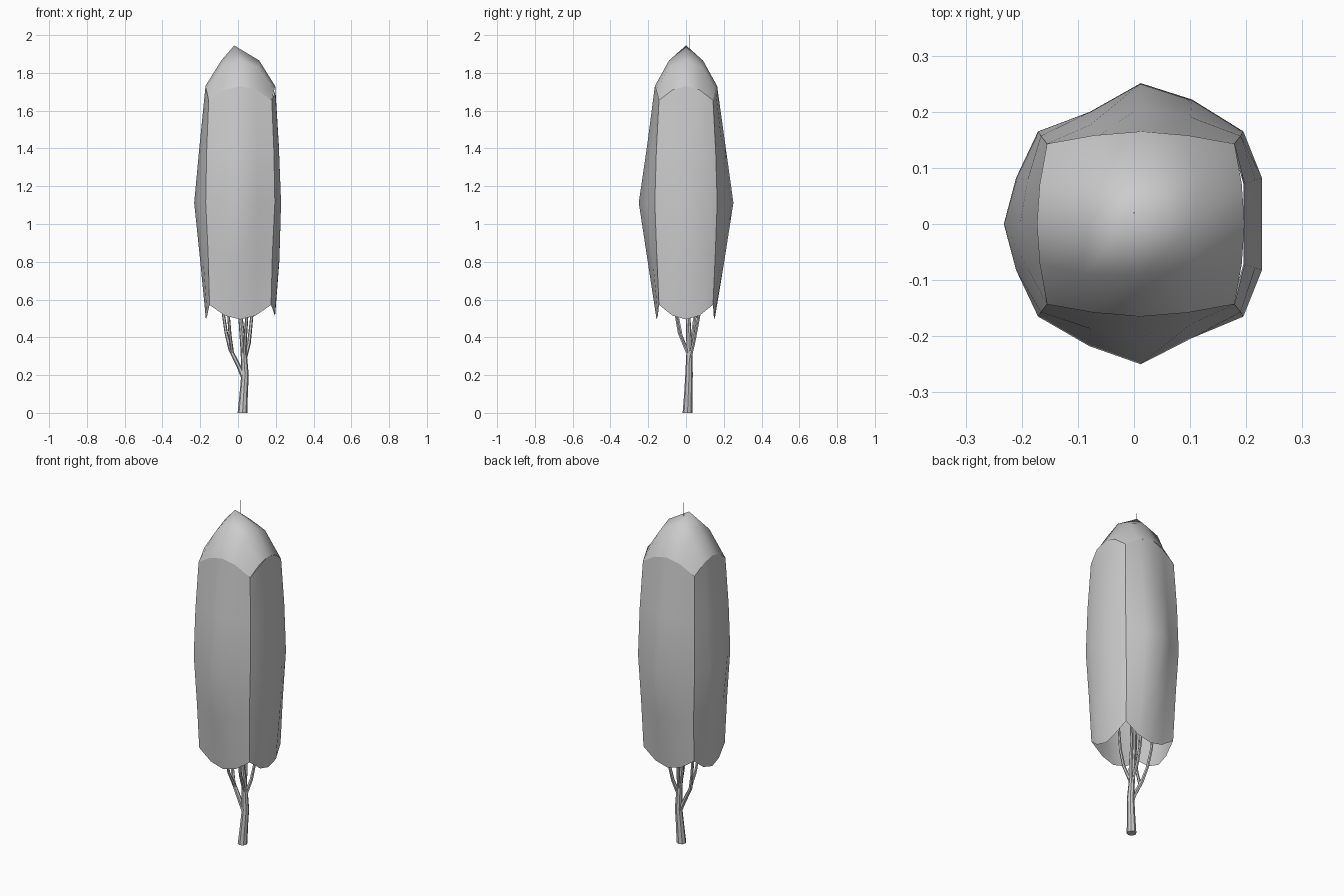
import bpy, bmesh, math
from mathutils import Vector

if "Cube" in bpy.data.objects:
    bpy.data.objects.remove(bpy.data.objects["Cube"])

grey = bpy.data.materials.new("plain_grey")
grey.diffuse_color = (0.6, 0.6, 0.6, 1)
grey.use_nodes = True
grey.node_tree.nodes["Principled BSDF"].inputs["Base Color"].default_value = grey.diffuse_color
CX = 0.012  # crown axis


def finish(name, bm):
    me = bpy.data.meshes.new(name)
    bm.to_mesh(me)
    bm.free()
    me.materials.append(grey)
    for p in me.polygons:
        p.use_smooth = True
    ob = bpy.data.objects.new(name, me)
    bpy.context.collection.objects.link(ob)
    return ob


def sheet(name, point, n=5):
    """Smooth n x n grid; point(row, column) gives each position."""
    bm = bmesh.new()
    g = [[bm.verts.new(point(r, c)) for c in range(n)] for r in range(n)]
    for r in range(n - 1):
        for c in range(n - 1):
            bm.faces.new((g[r][c], g[r][c + 1], g[r + 1][c + 1], g[r + 1][c]))
    return finish(name, bm)


# Crown corners: half width and half depth, bottom to top
HX = (0.163, 0.170, 0.183, 0.178, 0.167)
HY = (0.143, 0.155, 0.165, 0.157, 0.143)
BOTTOM = (0.572, 0.515, 0.495, 0.515, 0.572)
TOP = (1.655, 1.710, 1.730, 1.710, 1.655)


def side_panel(name, angle, across, out, bulge, fl, fr):
    """across: half widths, out: corner distances, bulge: middle distances."""
    c, s = math.cos(angle), math.sin(angle)
    frac = (0, fl, 1, fr, 0)

    def point(r, k):
        u = (k - 2) / 2 * across[r]
        d = out[r] + (bulge[r] - out[r]) * frac[k]
        z = BOTTOM[k] + (TOP[k] - BOTTOM[k]) * r / 4
        return (CX + u * c + d * s, u * s - d * c, z)

    return sheet(name, point)


# Four curved crown sides
Q = math.pi / 2
side_panel("crown_front", 0, HX, HY, (0.156, 0.203, 0.250, 0.205, 0.165), 0.62, 0.45)
side_panel("crown_right", Q, HY, HX, (0.183, 0.207, 0.216, 0.204, 0.185), 1.0, 1.0)
side_panel("crown_back", 2 * Q, HX, HY, (0.152, 0.203, 0.251, 0.208, 0.165), 0.66, 0.4)
side_panel("crown_left", 3 * Q, HY, HX, (0.182, 0.212, 0.244, 0.215, 0.184), 0.64, 0.64)


# Domed crown cap with a pointed middle
def cap_point(r, k):
    u, v = (k - 2) / 2, (r - 2) / 2
    ring = max(abs(u), abs(v))
    low = min(abs(u), abs(v))
    if ring == 0:
        return (-0.02, 0, 1.945)
    if ring == 0.5:
        return (CX + u * 0.2, v * 0.18, 1.866 - 0.08 * low)
    x = u * (0.185 if abs(u) == 1 and v == 0 else 0.18 if abs(u) == 1 and abs(v) < 1 else 0.167)
    y = v * (0.165 if abs(v) == 1 and u == 0 else 0.158 if abs(v) == 1 and abs(u) < 1 else 0.143)
    return (CX + x, y, {0: 1.73, 0.5: 1.71, 1: 1.655}[low])


sheet("crown_cap", cap_point)


def limb(name, path, sides=8):
    """Tapered tube through (x, y, z, radius) points."""
    bm = bmesh.new()
    rings = []
    for x, y, z, rad in path:
        rings.append([bm.verts.new((x + rad * math.cos(a), y + rad * math.sin(a), z))
                      for a in (i * math.tau / sides for i in range(sides))])
    for a, b in zip(rings, rings[1:]):
        for i in range(sides):
            j = (i + 1) % sides
            bm.faces.new((a[i], a[j], b[j], b[i]))
    bm.faces.new(rings[0][::-1])
    bm.faces.new(rings[-1])
    ob = finish(name, bm)
    ob.data.set_sharp_from_angle(angle=math.radians(40))


# Trunk, running up to a fine leader above the cap
limb("trunk", [(0.024, 0.008, 0, 0.026), (0.030, 0.012, 0.10, 0.022),
               (0.037, 0.016, 0.20, 0.020), (0.030, 0.018, 0.32, 0.016),
               (0.014, 0.012, 0.50, 0.012), (0.010, 0.015, 1.0, 0.008),
               (0.0, 0.020, 1.6, 0.004), (0.0, 0.020, 2.0, 0.0006)])

# Branches spreading up into the crown
limb("left_branch", [(0.032, 0.014, 0.18, 0.013), (0.005, 0.012, 0.245, 0.013),
                     (-0.040, 0.016, 0.335, 0.011), (-0.062, 0.035, 0.42, 0.009),
                     (-0.080, 0.050, 0.54, 0.008), (-0.10, 0.06, 0.85, 0.003)], 6)
limb("left_front_branch", [(-0.030, 0.014, 0.315, 0.009), (-0.042, -0.025, 0.41, 0.008),
                           (-0.052, -0.050, 0.54, 0.007), (-0.07, -0.06, 0.8, 0.003)], 6)
limb("right_branch", [(0.034, 0.017, 0.28, 0.012), (0.058, 0.040, 0.37, 0.010),
                      (0.074, 0.070, 0.52, 0.008), (0.10, 0.08, 0.9, 0.003)], 6)
limb("front_branch", [(0.032, 0.017, 0.30, 0.011), (0.040, -0.035, 0.42, 0.009),
                      (0.048, -0.055, 0.53, 0.008), (0.06, -0.07, 0.85, 0.003)], 6)
limb("back_branch", [(0.031, 0.018, 0.31, 0.011), (0.018, 0.048, 0.41, 0.009),
                     (0.008, 0.062, 0.53, 0.008), (0.0, 0.08, 0.9, 0.003)], 6)
